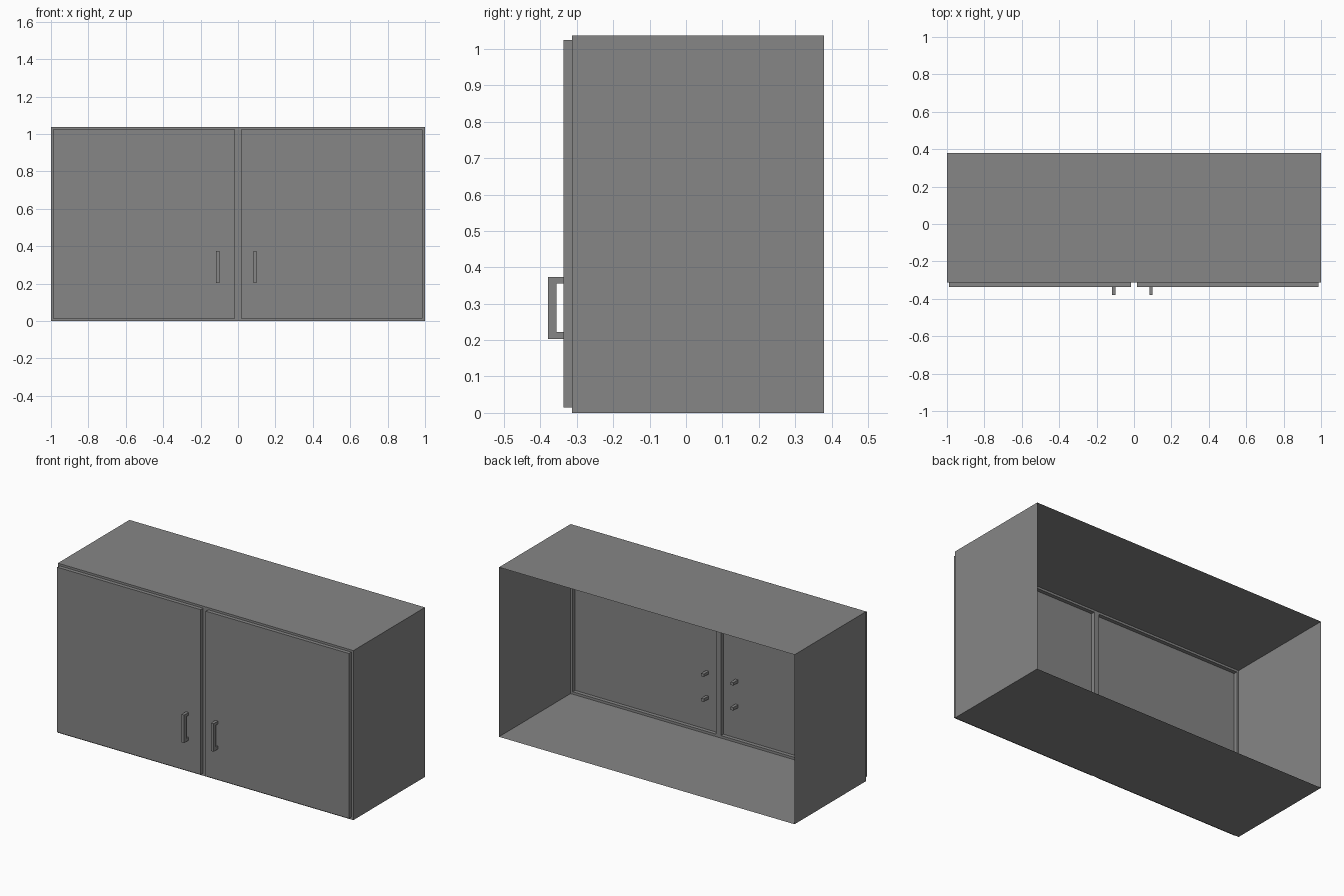
import bpy
import bmesh
from mathutils import Vector

cube = bpy.data.objects.get("Cube")
if cube:
    bpy.data.objects.remove(cube, do_unlink=True)

grey = bpy.data.materials.new("plain grey")
grey.use_nodes = True
grey.diffuse_color = (0.24, 0.24, 0.24, 1)
grey.node_tree.nodes["Principled BSDF"].inputs["Base Color"].default_value = grey.diffuse_color

FRONT, BACK, TOP = -0.313, 0.379, 1.037
DOOR_FRONT, DOOR_LOW, DOOR_HIGH = -0.336, 0.015, 1.024
DOORS = {"right": (-0.988, -0.017), "left": (0.017, 0.986)}
HANDLES = {"right": -0.108, "left": 0.091}
HANDLE_WIDTH = 0.018


def finish(name, bm):
    mesh = bpy.data.meshes.new(name)
    bm.to_mesh(mesh)
    bm.free()
    mesh.materials.append(grey)
    obj = bpy.data.objects.new(name, mesh)
    bpy.context.collection.objects.link(obj)
    return obj


def open_box(name, low, high, open_sides):
    """Thin-walled box without the faces that look along open_sides."""
    bm = bmesh.new()
    bmesh.ops.create_cube(bm, size=1)
    low, high = Vector(low), Vector(high)
    bmesh.ops.scale(bm, vec=high - low, verts=bm.verts)
    bmesh.ops.translate(bm, vec=(low + high) / 2, verts=bm.verts)
    bm.normal_update()
    gone = [f for f in bm.faces if any(f.normal.dot(Vector(s)) > 0.9 for s in open_sides)]
    bmesh.ops.delete(bm, geom=gone, context="FACES")
    return finish(name, bm)


# Carcass: sides, top and bottom, open at the back
open_box("cabinet_shell", (-1, FRONT, 0), (1, BACK, TOP), [(0, 1, 0), (0, -1, 0)])

# Front frame: a grid with the two door cells left open
bm = bmesh.new()
xs = [-1, *DOORS["right"], *DOORS["left"], 1]
zs = [0, DOOR_LOW, DOOR_HIGH, TOP]
grid = [[bm.verts.new((x, FRONT, z)) for z in zs] for x in xs]
for i in range(len(xs) - 1):
    for j in range(len(zs) - 1):
        if not (j == 1 and i in (1, 3)):
            bm.faces.new((grid[i][j], grid[i + 1][j], grid[i + 1][j + 1], grid[i][j + 1]))
finish("front_frame", bm)

# Raised doors, hollow from the inside
for side, (x0, x1) in DOORS.items():
    open_box(side + "_door", (x0, DOOR_FRONT, DOOR_LOW), (x1, FRONT, DOOR_HIGH), [(0, 1, 0)])

# Bracket handles whose legs pass through the doors
INNER_END, GRIP_FRONT, GRIP_BACK = -0.29, -0.379, -0.356
BOTTOM, LOW_LEG, HIGH_LEG, TOP_LEG = 0.203, 0.222, 0.356, 0.374
profile = [(INNER_END, BOTTOM), (INNER_END, LOW_LEG), (GRIP_BACK, LOW_LEG),
           (GRIP_BACK, HIGH_LEG), (INNER_END, HIGH_LEG), (INNER_END, TOP_LEG),
           (GRIP_FRONT, TOP_LEG), (GRIP_FRONT, BOTTOM)]
for side, x in HANDLES.items():
    bm = bmesh.new()
    face = bm.faces.new([bm.verts.new((x - HANDLE_WIDTH / 2, y, z)) for y, z in profile])
    ext = bmesh.ops.extrude_face_region(bm, geom=[face], use_keep_orig=True)
    moved = [g for g in ext["geom"] if isinstance(g, bmesh.types.BMVert)]
    bmesh.ops.translate(bm, vec=(HANDLE_WIDTH, 0, 0), verts=moved)
    bmesh.ops.recalc_face_normals(bm, faces=bm.faces)
    finish(side + "_handle", bm)
